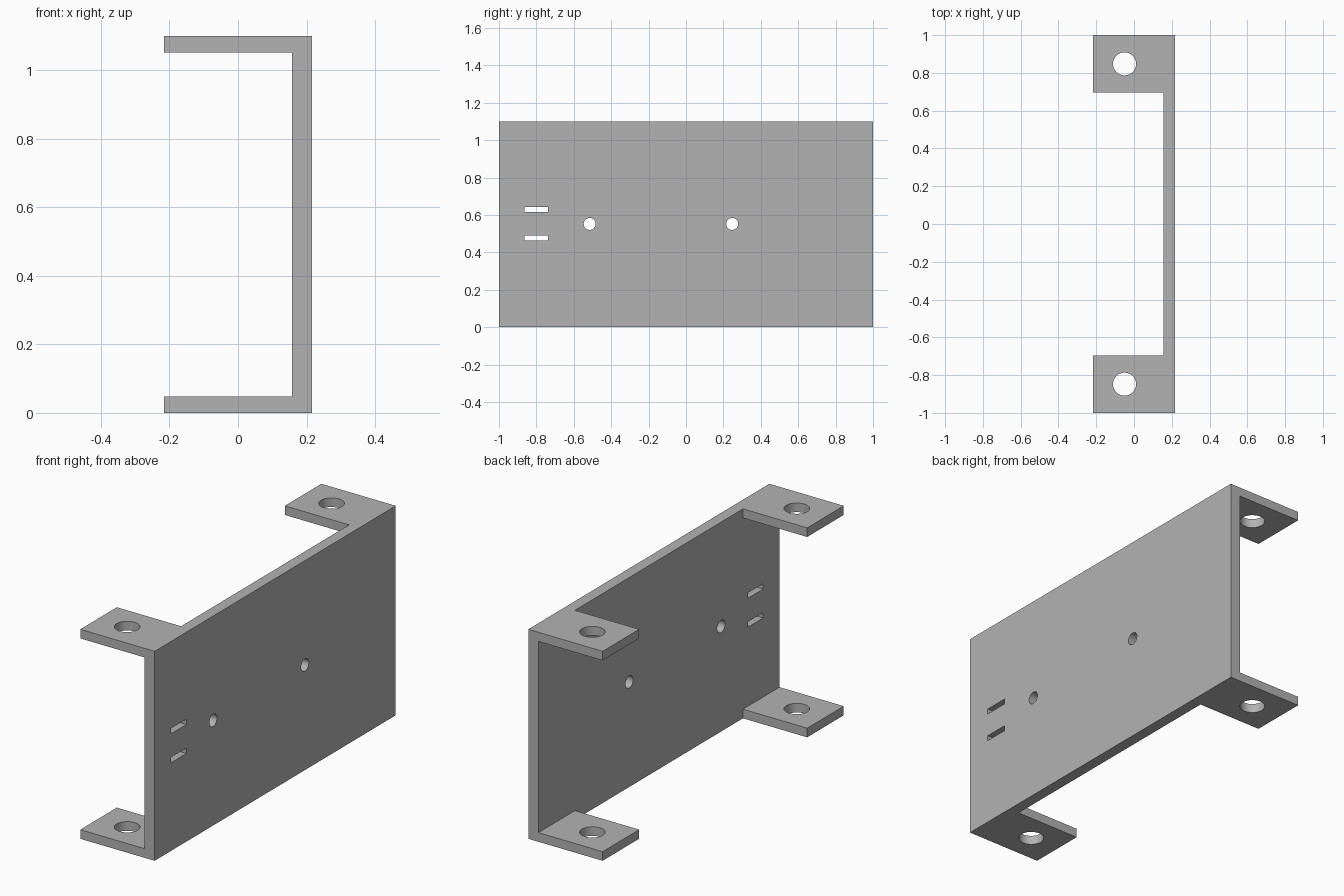
import bpy, bmesh, math
from mathutils import Matrix, Vector

cube = bpy.data.objects.get("Cube")
if cube:
    bpy.data.objects.remove(cube, do_unlink=True)

HEIGHT = 1.1
BACK, FACE = 0.157, 0.216      # wall thickness range in x
TAB = 0.048                    # tab thickness
MID = 0.552                    # height of the small holes

steel = bpy.data.materials.new("grey_metal")
steel.use_nodes = True
steel.diffuse_color = (0.45, 0.45, 0.45, 1)
steel.node_tree.nodes["Principled BSDF"].inputs["Base Color"].default_value = (0.45, 0.45, 0.45, 1)


def add_object(name, bm):
    bmesh.ops.recalc_face_normals(bm, faces=bm.faces)
    mesh = bpy.data.meshes.new(name)
    bm.to_mesh(mesh)
    bm.free()
    mesh.materials.append(steel)
    obj = bpy.data.objects.new(name, mesh)
    bpy.context.collection.objects.link(obj)
    return obj


def box(name, low, high):
    low, high = Vector(low), Vector(high)
    bm = bmesh.new()
    bmesh.ops.create_cube(bm, size=1, matrix=Matrix.Translation((low + high) / 2)
                          @ Matrix.Diagonal((*(high - low), 1)))
    return add_object(name, bm)


def cylinder(name, centre, radius, length, axis):
    turn = Matrix.Rotation(math.pi / 2, 4, "Y") if axis == "X" else Matrix()
    bm = bmesh.new()
    bmesh.ops.create_cone(bm, cap_ends=True, segments=48, radius1=radius, radius2=radius,
                          depth=length, matrix=Matrix.Translation(centre) @ turn)
    return add_object(name, bm)


# Channel: U profile swept along y
profile = [(-FACE, 0), (FACE, 0), (FACE, HEIGHT), (-FACE, HEIGHT),
           (-FACE, HEIGHT - TAB), (BACK, HEIGHT - TAB), (BACK, TAB), (-FACE, TAB)]
bm = bmesh.new()
section = bm.faces.new([bm.verts.new((x, -1, z)) for x, z in profile])
sweep = bmesh.ops.extrude_face_region(bm, geom=[section])
bmesh.ops.translate(bm, vec=(0, 2, 0),
                    verts=[v for v in sweep["geom"] if isinstance(v, bmesh.types.BMVert)])
bracket = add_object("mounting_bracket", bm)

# Cutters: gap between tabs, tab holes, wall holes, strap slots
cutters = [box("tab_gap_cutter", (-1, -0.697, -1), (BACK, 0.697, 2))]
for side in (-1, 1):
    cutters.append(cylinder("tab_hole_cutter", (-0.05, side * 0.848, MID), 0.061, 3, "Z"))
for y in (-0.515, 0.247):
    cutters.append(cylinder("wall_hole_cutter", (0.2, y, MID), 0.032, 0.4, "X"))
for z in (0.477, 0.629):
    cutters.append(box("slot_cutter", (0, -0.864, z - 0.014), (0.4, -0.737, z + 0.014)))

for cutter in cutters:
    cutter.hide_render = True
    mod = bracket.modifiers.new(cutter.name, "BOOLEAN")
    mod.operation, mod.solver, mod.object = "DIFFERENCE", "EXACT", cutter

# Bake the cuts and remove the cutters
bpy.context.view_layer.update()
graph = bpy.context.evaluated_depsgraph_get()
bracket_mesh = bpy.data.meshes.new_from_object(bracket.evaluated_get(graph))
bracket.modifiers.clear()
bracket.data = bracket_mesh
for cutter in cutters:
    bpy.data.objects.remove(cutter, do_unlink=True)

# Smooth hole walls, sharp edges elsewhere
bpy.ops.object.select_all(action="DESELECT")
bracket.select_set(True)
bpy.context.view_layer.objects.active = bracket
bpy.ops.object.shade_smooth_by_angle(angle=math.radians(30))
